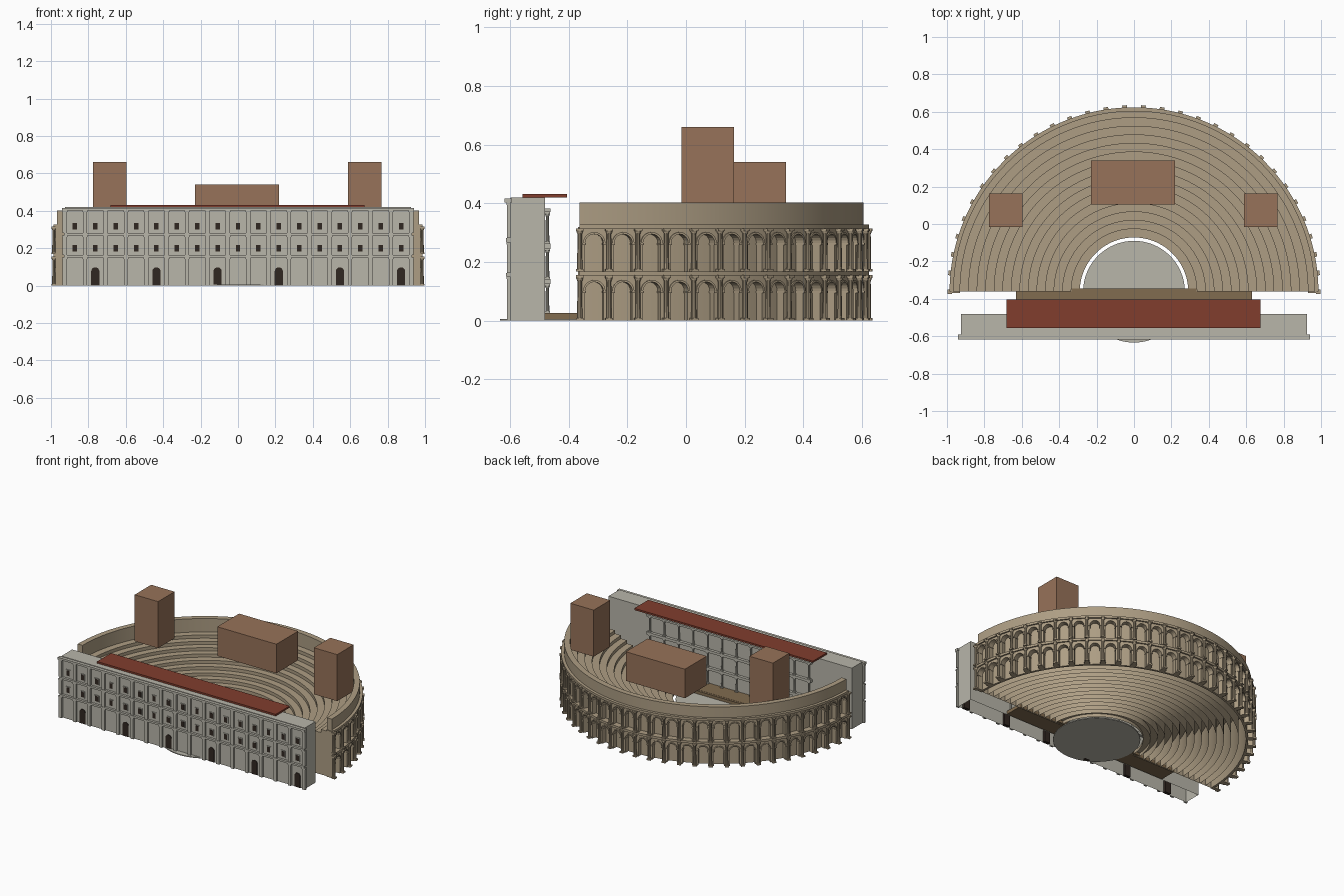
import bpy, bmesh
from math import sin, cos, pi
from mathutils import Matrix, Vector

if "Cube" in bpy.data.objects:
    bpy.data.objects.remove(bpy.data.objects["Cube"])

CY = -0.362         # centre of the seating arcs
BAYS = 31


def mat(name, c):
    m = bpy.data.materials.new(name)
    m.diffuse_color = (*c, 1)
    m.use_nodes = True
    m.node_tree.nodes["Principled BSDF"].inputs["Base Color"].default_value = m.diffuse_color
    return m


TAN = mat("tan_stone", (0.42, 0.34, 0.23))
GREY = mat("grey_stone", (0.48, 0.465, 0.40))
BROWN = mat("brown_block", (0.31, 0.17, 0.10))
WOOD = mat("stage_wood", (0.22, 0.15, 0.08))
RED = mat("red_roof", (0.22, 0.047, 0.027))
DARK = mat("dark_opening", (0.03, 0.02, 0.015))


def finish(bm, name, material, smooth=False):
    bmesh.ops.remove_doubles(bm, verts=bm.verts, dist=1e-5)
    bmesh.ops.recalc_face_normals(bm, faces=bm.faces)
    me = bpy.data.meshes.new(name)
    bm.to_mesh(me)
    bm.free()
    ob = bpy.data.objects.new(name, me)
    bpy.context.collection.objects.link(ob)
    me.materials.append(material)
    if smooth:
        bpy.ops.object.select_all(action='DESELECT')
        ob.select_set(True)
        bpy.context.view_layer.objects.active = ob
        bpy.ops.object.shade_smooth_by_angle()
    return ob


def add_box(bm, x0, x1, y0, y1, z0, z1, turn=None):
    m = Matrix.Translation(((x0 + x1) / 2, (y0 + y1) / 2, (z0 + z1) / 2)) @ \
        Matrix.Diagonal((x1 - x0, y1 - y0, z1 - z0, 1))
    bmesh.ops.create_cube(bm, size=1, matrix=(turn @ m) if turn else m)


def box(name, material, *dims):
    bm = bmesh.new()
    add_box(bm, *dims)
    return finish(bm, name, material)


def polar(r, a, z):
    return Vector((r * cos(a), CY + r * sin(a), z))


def ring(name, material, r0, r1, z0, z1, bottom=True, n=93):
    # half-circle ring, optionally open underneath, with closed ends
    bm = bmesh.new()
    prof = ((r0, z0), (r0, z1), (r1, z1), (r1, z0))
    rings = [[bm.verts.new(polar(r, pi * i / n, z)) for r, z in prof] for i in range(n + 1)]
    for a, b in zip(rings, rings[1:]):
        for j in range(4 if bottom else 3):
            k = (j + 1) % 4
            bm.faces.new((a[j], a[k], b[k], b[j]))
    bm.faces.new(rings[0])
    bm.faces.new(rings[-1])
    return finish(bm, name, material, True)


def add_column(bm, p, z0, z1, r, turn=None):
    # square base and capital, tapered round shaft
    h = z1 - z0
    t = turn or Matrix.Translation((p[0], p[1], 0))
    add_box(bm, -r * 1.4, r * 1.4, -r * 1.4, r * 1.4, z0, z0 + h * .06, t)
    add_box(bm, -r * 1.4, r * 1.4, -r * 1.4, r * 1.4, z1 - h * .06, z1, t)
    for a, b, ra, rb in ((.06, .86, r, r * .85), (.86, .94, r * .85, r * 1.35)):
        bmesh.ops.create_cone(bm, segments=10, radius1=ra, radius2=rb, depth=h * (b - a),
                              matrix=t @ Matrix.Translation((0, 0, z0 + h * (a + b) / 2)))


# Seating: stepped tiers, hollow underneath
N = 14
for i in range(N):
    ring(f"seat_tier_{i + 1}", TAN, 0.29 + 0.64 * i / N, 0.29 + 0.64 * (i + 1) / N,
         0.0, 0.31 * (i + 1) / N, bottom=False)

# Attic wall, back wall behind the arches, cornices
ring("attic_wall", TAN, 0.93, 0.967, 0.30, 0.402)
ring("arcade_back_wall", TAN, 0.93, 0.945, 0.0, 0.30)
ring("middle_cornice", TAN, 0.945, 0.986, 0.152, 0.168)
ring("upper_cornice", TAN, 0.945, 0.986, 0.312, 0.328)

# Arcade: two storeys of arched bays bent around the arc
bm = bmesh.new()
R0, R1, RA = 0.945, 0.976, 0.982
HALF = 0.031


def quad(*pts):
    bm.faces.new([bm.verts.new(polar(r, a, z)) for r, a, z in pts])


for z0, z1, top in ((0.0, 0.152, 0.132), (0.168, 0.312, 0.295)):
    spring = top - HALF
    for k in range(BAYS):
        a0, a1 = pi * k / BAYS, pi * (k + 1) / BAYS
        mid = (a0 + a1) / 2
        arc = [(pi - pi * i / 10) for i in range(11)]
        inner = [(mid + HALF * cos(t) / R1, spring + HALF * sin(t)) for t in arc]
        outer = [(mid + (HALF + .007) * cos(t) / R1, spring + (HALF + .007) * sin(t)) for t in arc]
        l, r = inner[0][0], inner[-1][0]
        # piers
        for e, s in ((a0, l), (a1, r)):
            quad((R1, e, z0), (R1, s, z0), (R1, s, spring), (R1, e, spring))
            quad((R1, e, spring), (R1, s, spring), (R1, s, z1), (R1, e, z1))
            quad((R1, s, z0), (R0, s, z0), (R0, s, spring), (R1, s, spring))
            quad((R1, e, z0), (R1, s, z0), (R0, s, z0), (R0, e, z0))
        # spandrel, soffit and raised arch band
        for p, q, P, Q in zip(inner, inner[1:], outer, outer[1:]):
            quad((R1, *p), (R1, *q), (R1, q[0], z1), (R1, p[0], z1))
            quad((RA, *p), (RA, *q), (R0, *q), (R0, *p))
            quad((RA, *p), (RA, *q), (RA, *Q), (RA, *P))
            quad((RA, *P), (RA, *Q), (R1, *Q), (R1, *P))
        # impost blocks
        for s, d in ((l, -1), (r, 1)):
            t = Matrix.Translation((0, CY, 0)) @ Matrix.Rotation(s + d * .005, 4, 'Z')
            add_box(bm, R0, RA + .002, -.007, .007, spring - .006, spring, t)
finish(bm, "arcade_wall", TAN)

# Half columns between the bays
bm = bmesh.new()
for k in range(BAYS + 1):
    t = Matrix.Translation((0, CY, 0)) @ Matrix.Rotation(pi * k / BAYS, 4, 'Z') @ \
        Matrix.Translation((0.985, 0, 0))
    add_column(bm, None, 0.0, 0.155, 0.009, t)
    add_column(bm, None, 0.168, 0.315, 0.009, t)
finish(bm, "arcade_columns", TAN, True)

for s, side in ((-1, "left"), (1, "right")):
    xs = sorted((s * 0.93, s * 0.976))
    box(side + "_arcade_end", TAN, *xs, CY - .006, CY + .001, 0, 0.32)

# Orchestra floor
bm = bmesh.new()
bmesh.ops.create_cone(bm, cap_ends=True, segments=64, radius1=0.272, radius2=0.272, depth=0.006,
                      matrix=Matrix.Translation((0, CY, 0.003)))
finish(bm, "orchestra_floor", GREY)

# Stage and its front step
box("stage", WOOD, -0.63, 0.63, -0.482, -0.36, 0.004, 0.027)
box("stage_step", WOOD, -0.335, 0.335, -0.36, -0.345, 0.004, 0.026)

# Stage building, open underneath
FY = -0.597
bm = bmesh.new()
add_box(bm, -0.926, 0.926, FY, -0.48, 0, 0.42)
bmesh.ops.delete(bm, geom=[f for f in bm.faces if f.calc_center_median().z < .01], context='FACES_ONLY')
finish(bm, "stage_building", GREY)

# Facade bands, top cornice and pilasters
bm = bmesh.new()
for z0, z1 in ((0.15, 0.163), (0.268, 0.281)):
    add_box(bm, -0.93, 0.93, -0.613, FY, z0, z1)
add_box(bm, -0.94, 0.94, -0.618, -0.592, 0.402, 0.416)
finish(bm, "facade_bands", GREY)

PITCH = 0.109
bm = bmesh.new()
for i in range(18):
    x = (i - 8.5) * PITCH
    for z0, z1 in ((0, .15), (.163, .268), (.281, .402)):
        add_box(bm, x - .011, x + .011, -.610, FY, z0, z1)
        add_box(bm, x - .014, x + .014, -.612, FY, z1 - .008, z1)
finish(bm, "facade_pilasters", GREY)

# Windows with frames, arched doors in every third bay
frames, holes = bmesh.new(), bmesh.new()
for i in range(17):
    x = (i - 8) * PITCH
    for z in (0.2, 0.317):
        add_box(frames, x - .017, x + .017, FY - .004, FY, z - .023, z + .023)
        add_box(holes, x - .012, x + .012, FY - .005, FY, z - .018, z + .018)
    if i % 3 == 1:
        pts = [(x - .022, 0), (x + .022, 0)] + \
              [(x + .022 * cos(pi * j / 10), .076 + .022 * sin(pi * j / 10)) for j in range(11)]
        f = holes.faces.new([holes.verts.new((px, FY - .004, pz)) for px, pz in pts])
        ext = bmesh.ops.extrude_face_region(holes, geom=[f])["geom"]
        bmesh.ops.translate(holes, vec=(0, .022, 0),
                            verts=[v for v in ext if isinstance(v, bmesh.types.BMVert)])
finish(frames, "window_frames", GREY)
finish(holes, "windows_and_doors", DARK)

# Stage front: three orders of columns with beams
cols, beams = bmesh.new(), bmesh.new()
for z0, z1 in ((.027, .125), (.143, .245), (.263, .37)):
    for i in range(12):
        add_column(cols, ((i - 5.5) * 0.11, -0.472), z0, z1, 0.0065)
    add_box(beams, -.625, .625, -.482, -.461, z1, z1 + (.018 if z1 < .3 else .013))
finish(cols, "stage_columns", GREY, True)
finish(beams, "stage_beams", GREY)

# Stage roof and the raised blocks
box("stage_roof", RED, -0.682, 0.677, -0.557, -0.405, 0.42, 0.432)
box("left_tower", BROWN, -0.775, -0.597, -0.016, 0.163, 0.34, 0.66)
box("right_tower", BROWN, 0.588, 0.766, -0.016, 0.163, 0.34, 0.66)
box("central_block", BROWN, -0.23, 0.22, 0.103, 0.34, 0.34, 0.54)
